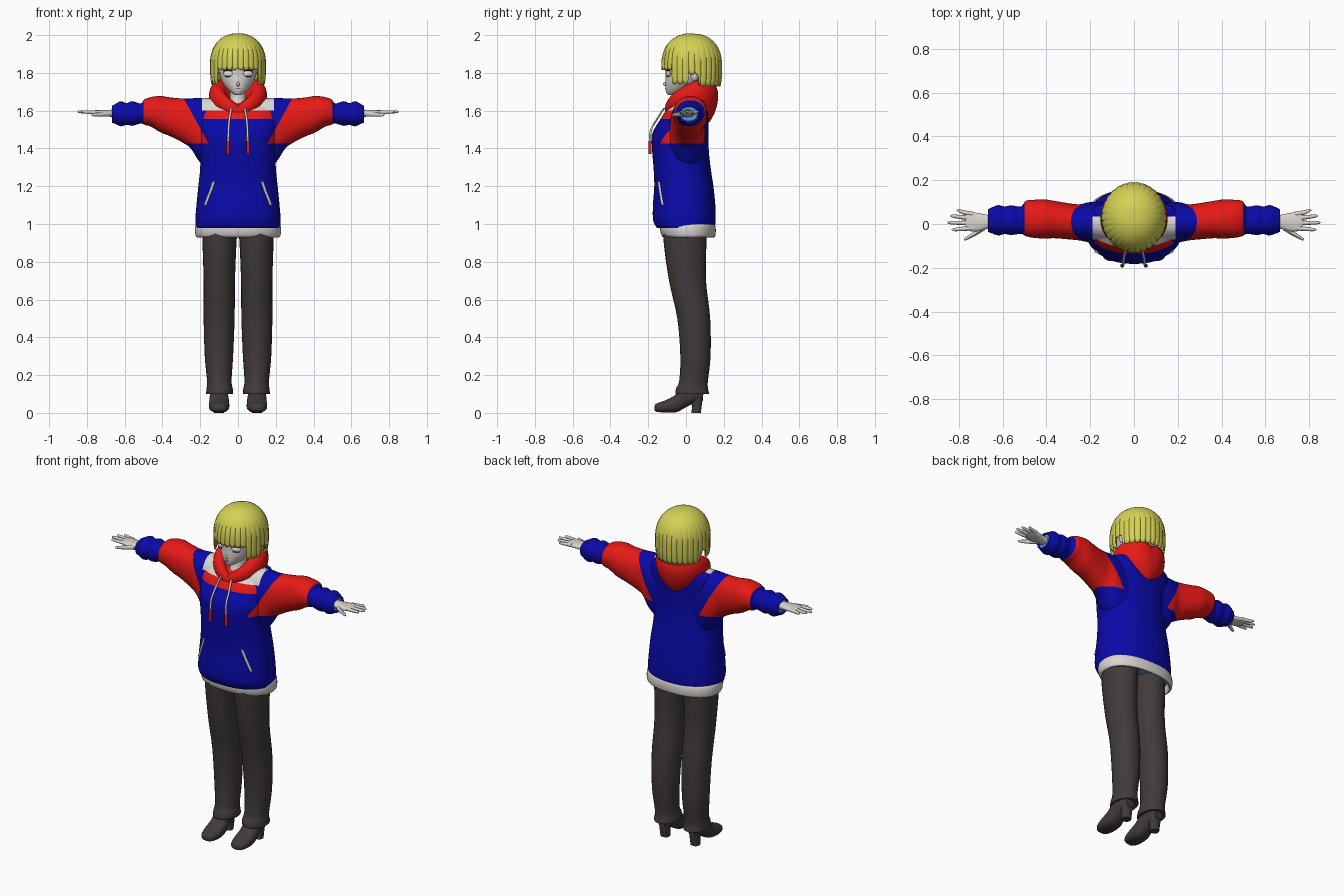
import bpy, bmesh, math
from mathutils import Vector
from mathutils.bvhtree import BVHTree

old = bpy.data.objects.get("Cube")
if old:
    bpy.data.objects.remove(old, do_unlink=True)


def material(name, r, g, b):
    mat = bpy.data.materials.new(name)
    mat.use_nodes = True
    mat.diffuse_color = (r, g, b, 1)
    mat.node_tree.nodes["Principled BSDF"].inputs["Base Color"].default_value = (r, g, b, 1)
    return mat


blue = material("royal blue", 0.003, 0.003, 0.4)
red = material("red", 0.8, 0.01, 0.008)
white = material("off white", 0.7, 0.67, 0.64)
sky = material("light blue lining", 0.1, 0.3, 0.75)
charcoal = material("charcoal", 0.052, 0.044, 0.042)
skin = material("pale skin", 0.7, 0.65, 0.62)
blond = material("yellow hair", 0.66, 0.64, 0.09)
dark = material("dark line", 0.03, 0.025, 0.025)
eye_white = material("eye white", 0.85, 0.85, 0.85)
made = []


def finish(name, bm, mats, mirror=False, rule=None):
    """Turn a bmesh into an object, colouring faces by a rule."""
    bmesh.ops.recalc_face_normals(bm, faces=bm.faces)
    if rule:
        for f in bm.faces:
            f.material_index = rule(f.calc_center_median(), f.normal)
    mesh = bpy.data.meshes.new(name)
    bm.to_mesh(mesh)
    bm.free()
    obj = bpy.data.objects.new(name, mesh)
    bpy.context.collection.objects.link(obj)
    for m in mats:
        mesh.materials.append(m)
    if mirror:
        obj.modifiers.new("Mirror", "MIRROR").use_mirror_merge = False
    made.append(obj)
    return obj


def smooth_rings(rings, steps):
    out = []
    for i in range(len(rings) - 1):
        a, b, c, d = (rings[max(0, min(len(rings) - 1, i + k))] for k in (-1, 0, 1, 2))
        for s in range(steps):
            t = s / steps
            out.append([q + t / 2 * (r - p + t * (2 * p - 5 * q + 4 * r - s4 + t * (3 * (q - r) + s4 - p)))
                        for p, q, r, s4 in zip(a, b, c, d)])
    return out + [list(rings[-1])]


def skin_rings(bm, loops, closed=False):
    pairs = list(zip(loops, loops[1:])) + ([(loops[-1], loops[0])] if closed else [])
    for a, b in pairs:
        n = len(a)
        for i in range(n):
            bm.faces.new((a[i], a[(i + 1) % n], b[(i + 1) % n], b[i]))


def loft(name, axis, rings, mats, n=24, steps=4, power=1, mirror=False, cuts=(), rule=None):
    """Oval rings (position, low, high, low, high) skinned along one axis."""
    bm = bmesh.new()
    loops = []
    for t, lo1, hi1, lo2, hi2 in smooth_rings(rings, steps):
        loop = []
        for i in range(n):
            a = 2 * math.pi * i / n
            c, s = (math.copysign(abs(f(a)) ** power, f(a)) for f in (math.cos, math.sin))
            u, v = (lo1 + hi1 + c * (hi1 - lo1)) / 2, (lo2 + hi2 + s * (hi2 - lo2)) / 2
            loop.append(bm.verts.new({"x": (t, u, v), "y": (u, t, v), "z": (u, v, t)}[axis]))
        loops.append(loop)
    skin_rings(bm, loops)
    bm.faces.new(loops[0])
    bm.faces.new(loops[-1])
    for co, no in cuts:
        bmesh.ops.bisect_plane(bm, geom=bm.verts[:] + bm.edges[:] + bm.faces[:], plane_co=co, plane_no=no)
    return finish(name, bm, mats, mirror, rule)


def tube(name, axis, points, mat, n=10, flat=1, mirror=True):
    """Thin tapered tube; points are (x, y, z, radius)."""
    rings = []
    for p in points:
        t = p["xyz".index(axis)]
        u, v = [p[i] for i in range(3) if "xyz"[i] != axis]
        rings.append((t, u - p[3], u + p[3], v - p[3] * flat, v + p[3] * flat))
    return loft(name, axis, rings, [mat], n, 3, mirror=mirror)


def blob(name, loc, size, mat, turn=0, mirror=True):
    bm = bmesh.new()
    bmesh.ops.create_uvsphere(bm, u_segments=20, v_segments=12, radius=1)
    bmesh.ops.scale(bm, vec=size, verts=bm.verts)
    for v in bm.verts:
        x, y, z = v.co
        c, s = math.cos(turn), math.sin(turn)
        v.co = Vector((c * x - s * y, s * x + c * y, z)) + Vector(loc)
    return finish(name, bm, [mat], mirror)


# Hoodie colour layout: red sleeve band, red chest band, white yoke
slant = 0.55
cloth = [blue, red, white, sky]


def in_sleeve_band(c):
    return 0.29 - slant * (1.67 - c.z) < abs(c.x) < 0.5 and c.z > 1.425


def paint_torso(c, n):
    if in_sleeve_band(c):
        return 1
    if c.y < 0.035 and abs(c.x) < 0.19 and c.z > 1.555:
        return 2 if c.z > 1.6 and abs(c.x) > 0.06 else 1
    return 0


def paint_sleeve(c, n):
    if c.x > 0.652 and n.x > 0.8:
        return 3
    if in_sleeve_band(c):
        return 1
    return 2 if c.x < 0.19 and c.z > 1.6 and c.y < 0.035 else 0


slants = [((s * 0.29, 0, 1.67), (s, 0, -slant)) for s in (-1, 1)]
levels = [((0, 0, z), (0, 0, 1)) for z in (1.425, 1.555, 1.6)]
sides = [((s * 0.19, 0, 0), (1, 0, 0)) for s in (-1, 1)]
yoke_back = [((0, 0.035, 0), (0, 1, 0))]

torso_rings = [(z, -w, w, f, b) for z, w, f, b in (
    (0.98, 0.222, -0.155, 0.152), (1.02, 0.226, -0.174, 0.157), (1.1, 0.22, -0.175, 0.155),
    (1.2, 0.21, -0.168, 0.145), (1.3, 0.2, -0.172, 0.13), (1.4, 0.2, -0.18, 0.12),
    (1.48, 0.205, -0.178, 0.12), (1.55, 0.215, -0.138, 0.12), (1.6, 0.215, -0.105, 0.12),
    (1.65, 0.19, -0.04, 0.11), (1.67, 0.12, 0.01, 0.09))]
torso = loft("hoodie_body", "z", torso_rings, cloth, 56, 5, 0.88,
             cuts=slants + levels + sides + yoke_back, rule=paint_torso)

loft("hoodie_hem", "z", [(z, -w, w, f, b) for z, w, f, b in (
    (1.0, 0.22, -0.13, 0.15), (0.985, 0.227, -0.138, 0.157), (0.945, 0.226, -0.132, 0.157),
    (0.93, 0.218, -0.12, 0.15), (0.935, 0.205, -0.11, 0.138), (0.97, 0.2, -0.105, 0.135))],
    [white, sky], 56, 2, 0.88, rule=lambda c, n: 1 if abs(c.x) < 0.1 and abs(c.y) < 0.05 else 0)

# Sleeves with soft folds and an open cuff
loft("sleeve", "x", [
    (0.12, -0.1, 0.1, 1.26, 1.665), (0.2, -0.085, 0.1, 1.325, 1.668), (0.25, -0.075, 0.09, 1.4, 1.665),
    (0.3, -0.07, 0.095, 1.435, 1.665), (0.36, -0.065, 0.105, 1.465, 1.67), (0.41, -0.066, 0.112, 1.485, 1.678),
    (0.46, -0.063, 0.11, 1.515, 1.672), (0.495, -0.055, 0.105, 1.525, 1.66), (0.515, -0.045, 0.08, 1.532, 1.638),
    (0.56, -0.05, 0.085, 1.52, 1.65), (0.59, -0.046, 0.08, 1.525, 1.64), (0.62, -0.052, 0.086, 1.517, 1.65),
    (0.65, -0.042, 0.075, 1.53, 1.635), (0.667, -0.035, 0.065, 1.537, 1.625), (0.655, -0.03, 0.06, 1.545, 1.62)],
    cloth, 36, 4, 0.92, True,
    slants[1:] + levels + sides[1:] + yoke_back + [((0.5, 0, 0), (1, 0, 0))], paint_sleeve)

# Hood: a collar swelling into a drooping bag at the back
bm = bmesh.new()
loops = []
for i in range(64):
    a = 2 * math.pi * i / 64
    k = (1 + math.cos(a)) / 2
    bag = k ** 1.8
    side = abs(math.sin(a))
    wide, tall = 0.022 + 0.045 * bag + 0.012 * side, 0.035 + 0.085 * bag + 0.012 * side
    reach, mid = 0.088 + 0.008 * k + 0.012 * side, 1.592 + 0.03 * k + 0.058 * side
    loop = []
    for j in range(20):
        b = 2 * math.pi * j / 20
        up = math.sin(b) * tall
        r = reach + math.cos(b) * wide + up * 0.25 * bag
        loop.append(bm.verts.new((math.sin(a) * r, math.cos(a) * r, mid + up)))
    loops.append(loop)
skin_rings(bm, loops, True)
finish("hood", bm, [red])

# Drawstrings and pocket openings
tube("drawstring", "z", [(0.035, -0.115, 1.615, 0.006), (0.045, -0.15, 1.56, 0.006),
                         (0.05, -0.185, 1.5, 0.006), (0.052, -0.19, 1.44, 0.006)], white)
tube("drawstring_tip", "z", [(0.052, -0.19, 1.44, 0.008), (0.054, -0.19, 1.37, 0.009)], red)
tree = BVHTree.FromPolygons([v.co for v in torso.data.vertices], [p.vertices[:] for p in torso.data.polygons])
slit = []
for i in range(6):
    p = tree.find_nearest(Vector((0.135 + 0.009 * i, -0.16 + 0.006 * i, 1.225 - 0.025 * i)))[0]
    slit.append((p.x, p.y, p.z, 0.008))
tube("pocket_opening", "z", slit, white)

# Trousers and heeled shoes
loft("trouser_leg", "z", [
    (1.0, 0.0, 0.19, -0.12, 0.11), (0.9, 0.008, 0.188, -0.118, 0.108), (0.7, 0.016, 0.182, -0.09, 0.106),
    (0.5, 0.018, 0.182, -0.046, 0.128), (0.3, 0.026, 0.176, -0.03, 0.13), (0.17, 0.034, 0.164, -0.036, 0.116),
    (0.13, 0.028, 0.166, -0.052, 0.116), (0.1, 0.028, 0.168, -0.055, 0.122), (0.11, 0.045, 0.15, -0.03, 0.1)],
    [charcoal], 28, 4, mirror=True)
loft("shoe", "y", [
    (-0.168, 0.085, 0.115, 0.015, 0.035), (-0.155, 0.062, 0.138, 0.006, 0.05), (-0.11, 0.047, 0.153, 0.002, 0.066),
    (-0.05, 0.047, 0.153, 0.004, 0.1), (0.0, 0.055, 0.147, 0.03, 0.16), (0.05, 0.06, 0.142, 0.055, 0.17),
    (0.09, 0.075, 0.128, 0.065, 0.16)], [charcoal], 24, 4, 0.8, True)
loft("shoe_heel", "z", [(0.0, 0.075, 0.127, 0.03, 0.078), (0.05, 0.072, 0.13, 0.03, 0.085),
                        (0.1, 0.066, 0.136, 0.02, 0.092)], [charcoal], 20, 3, 0.8, True)

# Hands
loft("palm", "x", [(0.62, -0.02, 0.04, 1.562, 1.608), (0.67, -0.022, 0.042, 1.567, 1.605),
                   (0.71, -0.034, 0.05, 1.572, 1.603), (0.75, -0.032, 0.055, 1.577, 1.603),
                   (0.77, -0.022, 0.048, 1.582, 1.6)], [skin], 20, 3, 0.85, True)
fingers = {"little": (0.045, 0.062, 0.81), "ring": (0.025, 0.036, 0.838),
           "middle": (0.004, 0.006, 0.85), "index": (-0.018, -0.026, 0.832)}
for label, (root, tip, end) in fingers.items():
    tube(label + "_finger", "x", [(0.735, root, 1.591, 0.011), (0.78, (root + tip) / 2, 1.592, 0.01),
                                  (end - 0.01, tip, 1.594, 0.007), (end, tip, 1.594, 0.002)], skin)
tube("thumb", "x", [(0.68, -0.012, 1.583, 0.016), (0.72, -0.04, 1.58, 0.012),
                    (0.765, -0.066, 1.578, 0.008), (0.775, -0.07, 1.578, 0.003)], skin)

# Head, neck and face
loft("neck", "z", [(z, -w, w, f, b) for z, w, f, b in (
    (1.56, 0.065, -0.085, 0.06), (1.62, 0.05, -0.066, 0.06), (1.67, 0.042, -0.045, 0.06), (1.76, 0.045, -0.04, 0.07))],
    [skin], 24)
loft("head", "z", [(z, -w, w, f, b) for z, w, f, b in (
    (1.682, 0.008, -0.088, -0.06), (1.688, 0.025, -0.1, -0.02), (1.71, 0.052, -0.108, 0.03),
    (1.745, 0.08, -0.11, 0.09), (1.79, 0.097, -0.108, 0.13), (1.85, 0.104, -0.108, 0.15),
    (1.92, 0.09, -0.075, 0.13), (1.96, 0.05, -0.02, 0.08))], [skin], 36)
blob("nose", (0, -0.11, 1.741), (0.008, 0.012, 0.012), skin, mirror=False)
blob("mouth", (0, -0.1075, 1.716), (0.014, 0.003, 0.002), dark, mirror=False)
blob("ear", (0.122, 0.045, 1.79), (0.016, 0.022, 0.034), skin)
blob("eye", (0.054, -0.094, 1.796), (0.026, 0.008, 0.016), eye_white, 0.35)
blob("upper_lash", (0.054, -0.097, 1.813), (0.029, 0.008, 0.004), dark, 0.35)
blob("lower_lash", (0.054, -0.096, 1.781), (0.02, 0.006, 0.0018), dark, 0.35)


# Bobbed hair: a ribbed cap whose lower edge follows fringe, locks and ears
def hair_edge(deg):
    if deg < 50:
        return 1.815
    if deg < 84:
        return 1.74
    return 1.79 if deg < 104 else 1.73


bm = bmesh.new()
columns = 180
loops = []
for row in range(1, 19):
    v = row / 18
    loop = []
    for i in range(columns):
        a = 2 * math.pi * i / columns
        deg = abs((math.degrees(a) + 180) % 360 - 180)
        groove = abs(deg / 12 % 1 - 0.5) * 2
        z = 2.0 - (2.0 - hair_edge(deg) - 0.018 * groove ** 3) * v ** 1.5
        t = min((2.0 - z) / 0.165, 1)
        r = (1 - (1 - t) ** 2.4) ** 0.46
        r *= 1.0 - 0.03 * v * groove ** 4 - 0.05 * max(0, 1.78 - z) / 0.05
        loop.append(bm.verts.new((0.139 * r * math.sin(a), 0.03 - 0.151 * r * math.cos(a), z)))
    loops.append(loop)
skin_rings(bm, loops)
bm.faces.new(loops[0])
hair = finish("hair", bm, [blond])
shell = hair.modifiers.new("Thickness", "SOLIDIFY")
shell.thickness, shell.offset = 0.01, -1

# Smooth shading with kept edges
bpy.ops.object.select_all(action="DESELECT")
for obj in made:
    obj.select_set(True)
bpy.context.view_layer.objects.active = made[0]
bpy.ops.object.shade_smooth_by_angle(angle=math.radians(40))
